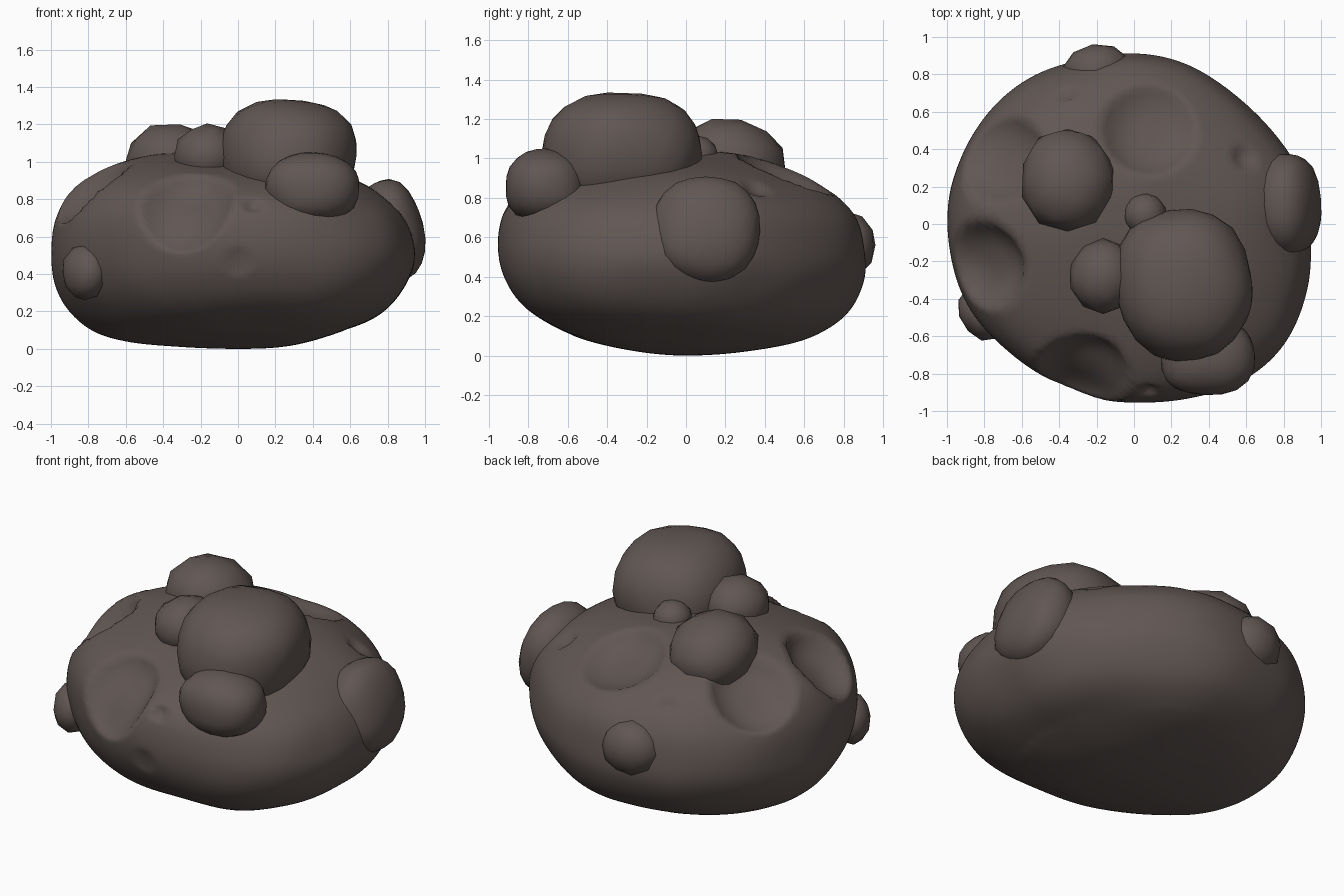
import bpy, bmesh, math
from mathutils import Vector, Matrix, noise

if "Cube" in bpy.data.objects:
    bpy.data.objects.remove(bpy.data.objects["Cube"])

stone = bpy.data.materials.new("dark brown stone")
stone.diffuse_color = (0.12, 0.095, 0.087, 1)
stone.use_nodes = True
stone.node_tree.nodes["Principled BSDF"].inputs["Base Color"].default_value = stone.diffuse_color

# Vertical profiles (radius, z), bottom to top, in four directions
EAST = [(0, 0), (.30, .02), (.60, .11), (.79, .21), (.91, .36), (.95, .53), (.87, .73), (.63, .90), (.33, .99), (0, 1.02)]
NORTH = [(0, 0), (.30, .02), (.60, .08), (.79, .19), (.89, .35), (.91, .51), (.85, .72), (.65, .89), (.33, 1.01), (0, 1.03)]
WEST = [(0, 0), (.30, .01), (.60, .04), (.80, .11), (.94, .26), (1.0, .46), (.97, .70), (.81, .91), (.45, 1.04), (0, 1.03)]
SOUTH = [(0, 0), (.30, .03), (.57, .10), (.80, .23), (.92, .40), (.95, .60), (.90, .77), (.73, .88), (.40, .98), (0, 1.03)]
SIDES = [EAST, NORTH, WEST, SOUTH]
# Bulge between neighbouring profiles, (lower, upper)
DIAGONAL = [(.95, .94), (1.03, 1.0), (.93, 1.02), (1.14, 1.03)]


def spline(profile, t):
    """Smooth point on a profile, t from 0 (bottom) to 1 (top)."""
    p = [Vector(q) for q in profile]
    p = [Vector((-p[1].x, p[1].y))] + p + [Vector((-p[-2].x, p[-2].y))]
    s = min(t * 9, 8.9999)
    i = int(s)
    f = s - i
    a, b, c, d = p[i:i + 4]
    return b + .5 * f * (c - a + f * (2 * a - 5 * b + 4 * c - d + f * (3 * (b - c) + d - a)))


def body_point(n):
    t = math.asin(max(-1, min(1, n.z))) / math.pi + .5
    ang = math.atan2(n.y, n.x) % math.tau
    k = ang / (math.pi / 2)
    i = int(k) % 4
    f = k - int(k)
    w = f * f * (3 - 2 * f)
    q = spline(SIDES[i], t).lerp(spline(SIDES[(i + 1) % 4], t), w)
    low, high = DIAGONAL[i]
    h = t * t * (3 - 2 * t)
    r = q.x * (1 + (low + (high - low) * h - 1) * math.sin(math.pi * f) ** 2)
    return Vector((r * math.cos(ang), r * math.sin(ang), q.y))


def finish(bm, name):
    me = bpy.data.meshes.new(name)
    bm.to_mesh(me)
    bm.free()
    for p in me.polygons:
        p.use_smooth = True
    me.materials.append(stone)
    ob = bpy.data.objects.new(name, me)
    bpy.context.collection.objects.link(ob)
    return ob


# Main rock, with round craters and small pits pushed in: centre, radius, depth
CRATERS = [((-.28, -.83, .79), .26, .13), ((-.81, -.22, .87), .24, .14),
           ((-.73, .36, .89), .25, .12), ((.08, .52, .95), .26, .11),
           ((.08, -.88, .76), .05, .03), ((.60, .36, .86), .07, .03),
           ((-.36, .70, .82), .05, .025), ((.0, -.95, .47), .08, .015)]
bm = bmesh.new()
bmesh.ops.create_icosphere(bm, subdivisions=6, radius=1)
for v in bm.verts:
    v.co = body_point(v.co.normalized())
    base = v.co.copy()
    for c, r, depth in CRATERS:
        c = Vector(c)
        inward = Vector((-c.x * .8, -c.y * .8, -(c.z - .4) * 1.4)).normalized()
        off = base - c
        d = (off - inward * off.dot(inward)).length / r
        if d < 1 and off.length < r * 1.6:
            v.co += inward * depth * (1 - d ** 2.5)
    v.co += (base - Vector((0, 0, .5))) * .012 * noise.noise(base * 3) * (base.z > .1)
finish(bm, "asteroid_body")

# Boulders sunk into the surface: name, centre, radii, tilt about x / y / z, boxiness
BOULDERS = [("large_top_boulder", (.265, -.325, 1.03), (.355, .40, .305), (0, 0, 10), 2.4),
            ("front_boulder", (.395, -.71, .86), (.245, .205, .185), (0, 0, 0), 2.5),
            ("back_top_boulder", (-.355, .235, .99), (.25, .28, .21), (-12, 0, 0), 2.1),
            ("middle_top_boulder", (-.165, -.28, 1.03), (.18, .20, .17), (0, 0, 0), 2),
            ("tiny_top_boulder", (.06, .05, 1.01), (.115, .115, .11), (0, 0, 0), 2),
            ("right_boulder", (.82, .10, .635), (.17, .275, .265), (0, -12, 0), 2.3),
            ("left_boulder", (-.82, -.48, .41), (.11, .15, .15), (0, 0, 30), 2),
            ("back_boulder", (-.20, .82, .56), (.185, .14, .17), (0, 0, 8), 2)]
for name, centre, radii, tilt, power in BOULDERS:
    bm = bmesh.new()
    bmesh.ops.create_icosphere(bm, subdivisions=3 if power > 2.2 else 2, radius=1)
    rot = Matrix.Identity(3)
    for axis, deg in zip("XYZ", tilt):
        rot = Matrix.Rotation(math.radians(deg), 3, axis) @ rot
    for v in bm.verts:
        size = 1.01 + .05 * noise.noise(v.co * 1.3 + Vector(centre) * 5)
        size /= sum(abs(a) ** power for a in v.co) ** (1 / power)
        v.co = Vector(centre) + rot @ Vector([a * b * size for a, b in zip(v.co, radii)])
    finish(bm, name)
